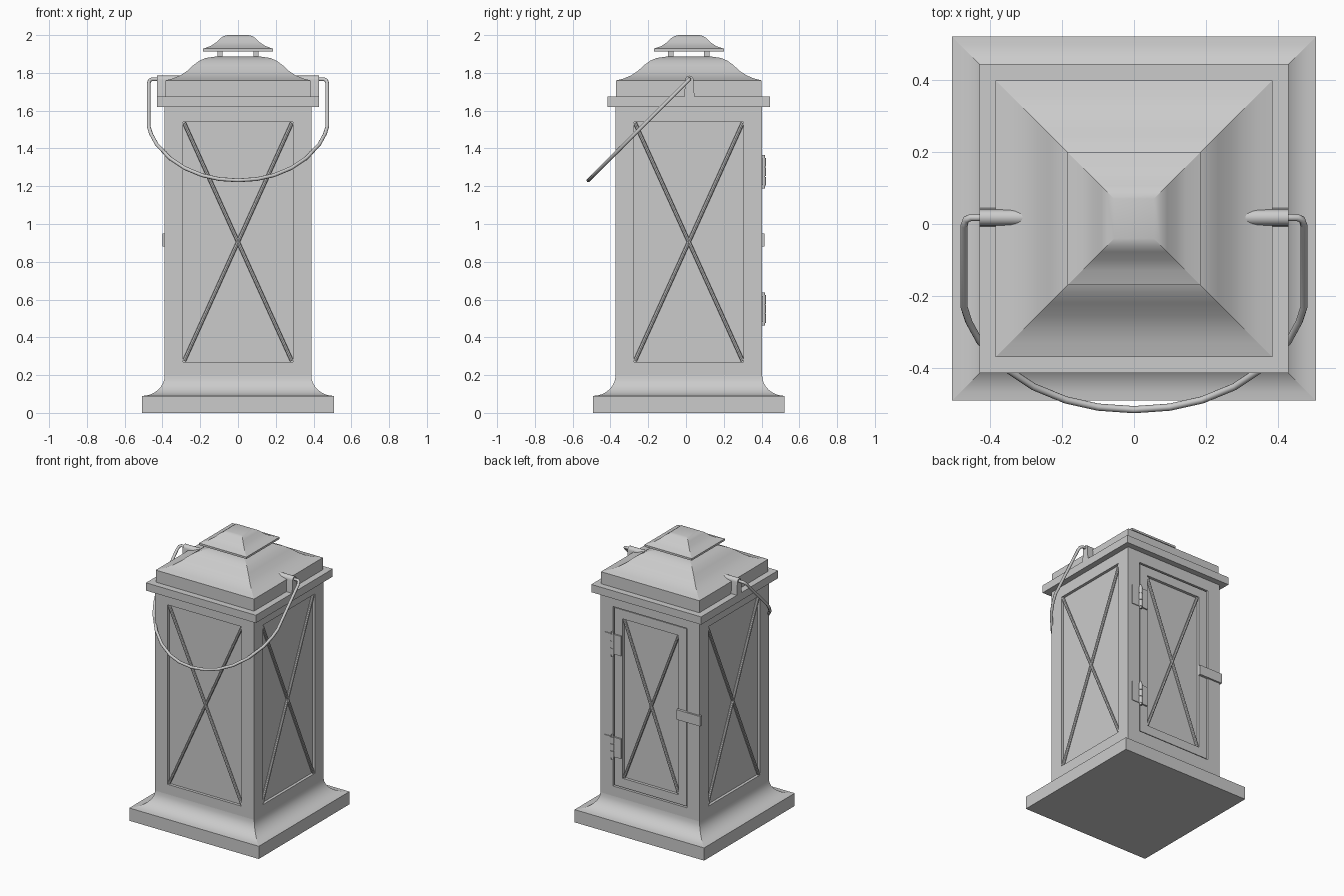
import bpy, bmesh, math
from mathutils import Vector, Matrix

cube = bpy.data.objects.get("Cube")
if cube:
    bpy.data.objects.remove(cube, do_unlink=True)

metal = bpy.data.materials.new("grey metal")
metal.use_nodes = True
GREY = (0.6, 0.6, 0.6, 1)
metal.diffuse_color = GREY
metal.node_tree.nodes["Principled BSDF"].inputs["Base Color"].default_value = GREY

CY = 0.015        # depth of the lantern's axis
HALF = 0.388      # half width of the body
BACK = CY + HALF


def finish(name, bm, smooth=False):
    bmesh.ops.recalc_face_normals(bm, faces=bm.faces)
    mesh = bpy.data.meshes.new(name)
    bm.to_mesh(mesh)
    bm.free()
    mesh.materials.append(metal)
    ob = bpy.data.objects.new(name, mesh)
    bpy.context.collection.objects.link(ob)
    if smooth:
        bpy.ops.object.select_all(action='DESELECT')
        ob.select_set(True)
        bpy.context.view_layer.objects.active = ob
        bpy.ops.object.shade_smooth_by_angle(angle=math.radians(35))
    return ob


def add_box(bm, lo, hi):
    lo, hi = Vector(lo), Vector(hi)
    mat = Matrix.Translation((lo + hi) / 2) @ Matrix.Diagonal((*(hi - lo), 1))
    return bmesh.ops.create_cube(bm, size=1, matrix=mat)


def add_rod(bm, a, b, radius, sides=8):
    a, b = Vector(a), Vector(b)
    mat = Matrix.Translation((a + b) / 2) @ (b - a).to_track_quat('Z', 'Y').to_matrix().to_4x4()
    bmesh.ops.create_cone(bm, cap_ends=True, segments=sides, radius1=radius,
                          radius2=radius, depth=(b - a).length, matrix=mat)


def square_loft(name, profile):
    """Stack square rings of (half width, height), with creased corners."""
    bm = bmesh.new()
    rings = [[bm.verts.new((sx * r, CY + sy * r, z))
              for sx, sy in ((-1, -1), (1, -1), (1, 1), (-1, 1))] for r, z in profile]
    for low, high in zip(rings, rings[1:]):
        for i in range(4):
            j = (i + 1) % 4
            bm.faces.new((low[i], low[j], high[j], high[i]))
    bm.faces.new(rings[0][::-1])
    bm.faces.new(rings[-1])
    for low, high in zip(rings, rings[1:]):
        for a, b in zip(low, high):
            bm.edges.get((a, b)).smooth = False
    return finish(name, bm, True)


# Base plate with a concave flare up to the body
flare = [(0.507 - 0.119 * math.sin(t), 0.2 - 0.11 * math.cos(t))
         for t in (i * math.pi / 16 for i in range(9))]
square_loft("base", [(0.507, 0)] + flare)

# Eave, curved roof and chimney cap
square_loft("eave", [(0.43, 1.62), (0.43, 1.675)])
square_loft("roof", [(0.385, 1.66), (0.385, 1.76), (0.345, 1.77), (0.305, 1.787),
                     (0.27, 1.81), (0.235, 1.842), (0.205, 1.864), (0.17, 1.879),
                     (0.12, 1.886)])
square_loft("chimney_cap", [(0.185, 1.914), (0.185, 1.928), (0.145, 1.942),
                            (0.115, 1.962), (0.092, 1.985), (0.075, 1.995),
                            (0.055, 2.0)])
bm = bmesh.new()
for sx in (-1, 1):
    for sy in (-1, 1):
        x, y = sx * 0.095, CY + sy * 0.095
        add_box(bm, (x - 0.014, y - 0.014, 1.87), (x + 0.014, y + 0.014, 1.92))
finish("cap_posts", bm)

# Body with recessed panes and a framed door at the back
bm = bmesh.new()
add_box(bm, (-HALF, CY - HALF, 0.172), (HALF, BACK, 1.638))
bmesh.ops.recalc_face_normals(bm, faces=bm.faces)
sides = [f for f in bm.faces if abs(f.normal.z) < 0.5]
door = [f for f in sides if f.normal.y > 0.5]


def inset(faces, thickness, depth=0):
    bmesh.ops.inset_individual(bm, faces=faces, thickness=thickness, depth=depth,
                               use_even_offset=True)


inset(sides, 0.098)
inset(sides, 0, -0.02)
inset(door, 0.007)
inset(door, 0, 0.014)
inset(door, 0.064)
inset(door, 0, -0.02)
finish("body", bm)

# Crossed bars on every pane
for name, turn, wide, low, high, depth in (
        ("front_cross", 0, 0.285, 0.275, 1.535, 0.01),
        ("right_cross", 90, 0.285, 0.275, 1.535, 0.01),
        ("left_cross", 270, 0.285, 0.275, 1.535, 0.01),
        ("door_cross", 180, 0.212, 0.347, 1.463, 0.016)):
    bm = bmesh.new()
    for s in (-1, 1):
        add_rod(bm, (-s * wide, depth - HALF, low), (s * wide, depth - HALF, high), 0.01)
    bmesh.ops.rotate(bm, verts=bm.verts, matrix=Matrix.Rotation(math.radians(turn), 3, 'Z'))
    bmesh.ops.translate(bm, verts=bm.verts, vec=(0, CY, 0))
    finish(name, bm, True)

# Door hinges: two leaves and a knuckled barrel
for name, z in (("lower_hinge", 0.55), ("upper_hinge", 1.277)):
    bm = bmesh.new()
    add_box(bm, (0.225, BACK - 0.008, z - 0.07), (0.355, BACK + 0.005, z + 0.07))
    for k in range(3):
        mid = z + (k - 1) * 0.05
        add_rod(bm, (0.288, BACK + 0.008, mid - 0.023), (0.288, BACK + 0.008, mid + 0.023), 0.012, 12)
    add_rod(bm, (0.288, BACK + 0.008, z - 0.088), (0.288, BACK + 0.008, z + 0.088), 0.008, 12)
    finish(name, bm, True)

# Door latch
bm = bmesh.new()
add_box(bm, (-0.4, BACK - 0.008, 0.88), (-0.215, BACK + 0.012, 0.95))
finish("door_latch", bm)

# Round-topped brackets that hold the handle
HY = 0.018
outline = [(-0.027, 1.67), (0.027, 1.67)] + [
    (0.022 * math.cos(t), 1.763 + 0.022 * math.sin(t))
    for t in (i * math.pi / 10 for i in range(11))]
for name, s in (("left_bracket", 1), ("right_bracket", -1)):
    bm = bmesh.new()
    face = bm.faces.new([bm.verts.new((s * 0.28, HY + y, z)) for y, z in outline])
    ext = bmesh.ops.extrude_face_region(bm, geom=[face])
    bmesh.ops.translate(bm, vec=(s * 0.15, 0, 0),
                        verts=[v for v in ext["geom"] if isinstance(v, bmesh.types.BMVert)])
    finish(name, bm, True)

# Wire handle, tipped forward by 45 degrees: (sideways, drop)
half_path = [(0.4, 0), (0.455, 0), (0.468, 0.006), (0.473, 0.022), (0.473, 0.25),
             (0.46, 0.29), (0.43, 0.345), (0.36, 0.418), (0.28, 0.471),
             (0.19, 0.508), (0.1, 0.528)]
path = half_path + [(0, 0.535)] + [(-x, d) for x, d in reversed(half_path)]
curve = bpy.data.curves.new("handle_path", 'CURVE')
curve.dimensions = '3D'
curve.bevel_depth = 0.01
curve.bevel_resolution = 2
curve.use_fill_caps = True
spline = curve.splines.new('POLY')
spline.points.add(len(path) - 1)
for p, (x, d) in zip(spline.points, path):
    p.co = (x, HY - d, 1.766 - d, 1)
spline.use_smooth = True
curve.materials.append(metal)
bpy.context.collection.objects.link(bpy.data.objects.new("handle", curve))
